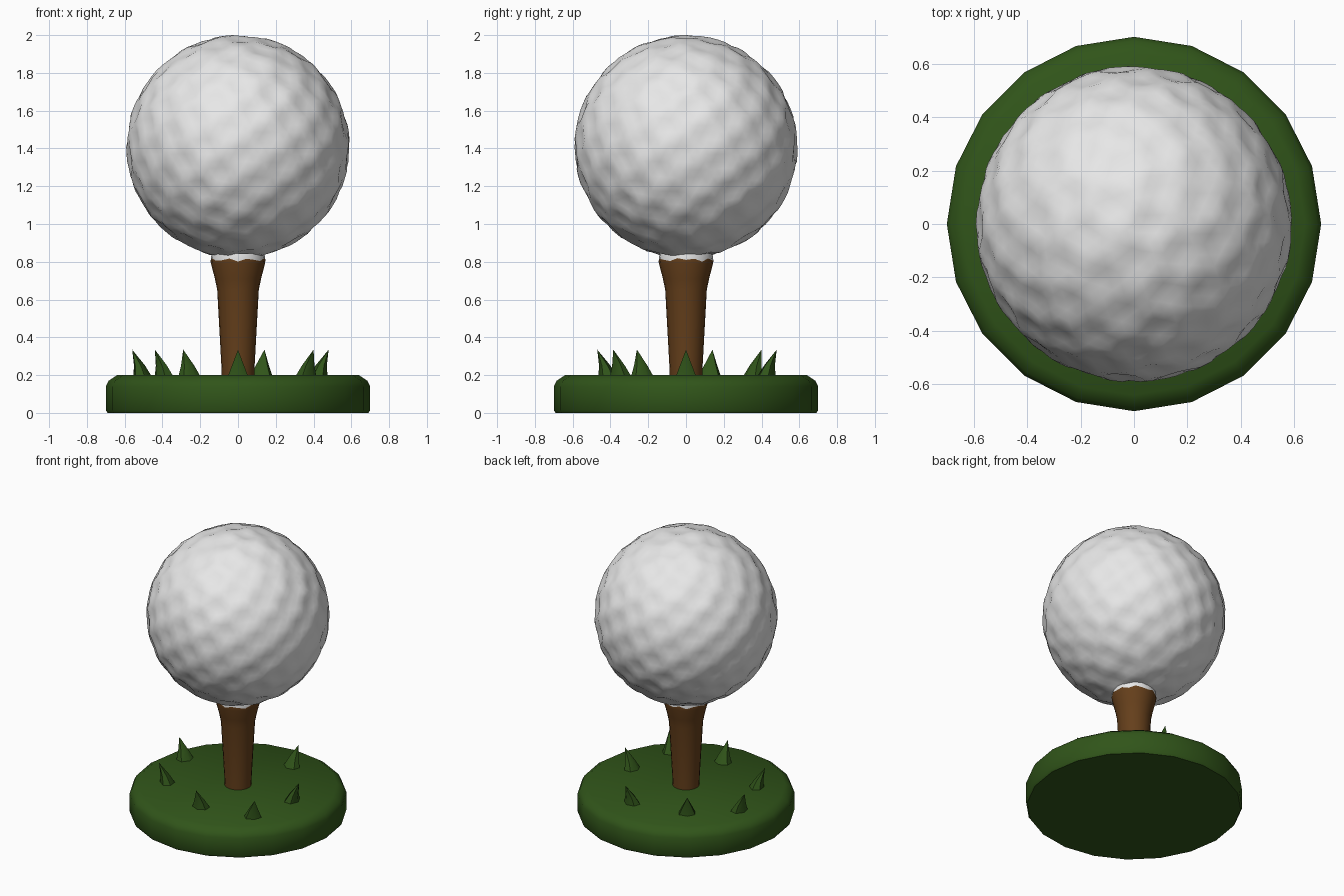
import bpy, bmesh, math
from mathutils import Vector

if "Cube" in bpy.data.objects:
    bpy.data.objects.remove(bpy.data.objects["Cube"])


def mat(name, rgb):
    m = bpy.data.materials.new(name)
    m.diffuse_color = (*rgb, 1)
    m.use_nodes = True
    m.node_tree.nodes["Principled BSDF"].inputs["Base Color"].default_value = m.diffuse_color
    return m


WHITE = mat("ball white", (0.8, 0.8, 0.8))
BROWN = mat("wood brown", (0.13, 0.05, 0.011))
GREEN = mat("grass green", (0.03, 0.09, 0.01))


def finish(bm, name, mats, angle=40):
    bmesh.ops.recalc_face_normals(bm, faces=bm.faces)
    me = bpy.data.meshes.new(name)
    bm.to_mesh(me)
    bm.free()
    for m in mats:
        me.materials.append(m)
    me.shade_smooth()
    me.set_sharp_from_angle(angle=math.radians(angle))
    ob = bpy.data.objects.new(name, me)
    bpy.context.collection.objects.link(ob)
    return ob


def lathe(profile, sides):
    bm = bmesh.new()
    rings = []
    for r, z in profile:
        rings.append([bm.verts.new((r * math.cos(2 * math.pi * i / sides),
                                    r * math.sin(2 * math.pi * i / sides), z))
                      for i in range(sides)])
    for a, b in zip(rings, rings[1:]):
        for i in range(sides):
            j = (i + 1) % sides
            bm.faces.new((a[i], a[j], b[j], b[i]))
    bm.faces.new(rings[0][::-1])
    bm.faces.new(rings[-1])
    return bm


# Turf disc with rounded upper edge
finish(lathe([(0.69, 0), (0.7, 0.015), (0.7, 0.14), (0.685, 0.17), (0.64, 0.2)], 20),
       "turf_base", [GREEN], 55)

# Tee: tapered shaft, flared cup, with the white rim where it meets the ball
bm = lathe([(0.085, 0.15), (0.088, 0.25), (0.11, 0.65), (0.122, 0.71),
            (0.143, 0.79), (0.145, 0.81), (0.14, 0.845)], 20)
for f in bm.faces:
    if f.calc_center_median().z > 0.815:
        f.material_index = 1
for i, v in enumerate(v for v in bm.verts if abs(v.co.z - 0.81) < 0.001):
    v.co.z += 0.009 * math.sin(i * 2.4)
finish(bm, "tee", [BROWN, WHITE])

# Dimpled ball
R, N, SPREAD, DEPTH = 0.592, 170, 0.135, 0.016
golden = math.pi * (3 - math.sqrt(5))
dimples = []
for i in range(N):
    z = 1 - 2 * (i + 0.5) / N
    r = math.sqrt(1 - z * z)
    dimples.append(Vector((r * math.cos(i * golden), r * math.sin(i * golden), z)))
bm = bmesh.new()
bmesh.ops.create_icosphere(bm, subdivisions=5, radius=1)
for v in bm.verts:
    d = v.co.normalized()
    t = min((d - c).length for c in dimples) / SPREAD
    dip = DEPTH * (1 - t * t) if t < 1 else 0
    v.co = d * (R - dip) + Vector((0, 0, 1.409))
finish(bm, "ball", [WHITE], 60)

# Grass tufts: pointed blades leaning outwards (tip x, tip y)
TIPS = [(0.48, 0.0), (0.14, 0.48), (-0.29, 0.4), (-0.56, 0.14),
        (-0.44, -0.26), (0.0, -0.47), (0.4, -0.385)]
for k, (x, y) in enumerate(TIPS):
    tip = Vector((x, y, 0.335))
    out = Vector((x, y, 0)).normalized()
    side = Vector((-out.y, out.x, 0))
    mid = Vector((x, y, 0)) - out * 0.06
    bm = bmesh.new()
    lo, hi = [], []
    for i in range(6):
        a = i * math.pi / 3
        o = out * 0.055 * math.cos(a) + side * 0.068 * math.sin(a)
        lo.append(bm.verts.new(mid + o + Vector((0, 0, 0.18))))
        hi.append(bm.verts.new(mid + out * 0.02 + o * 0.55 + Vector((0, 0, 0.25))))
    top = bm.verts.new(tip)
    for i in range(6):
        j = (i + 1) % 6
        bm.faces.new((lo[i], lo[j], hi[j], hi[i]))
        bm.faces.new((hi[i], hi[j], top))
    bm.faces.new(lo[::-1])
    finish(bm, f"grass_blade_{k + 1}", [GREEN], 50)
